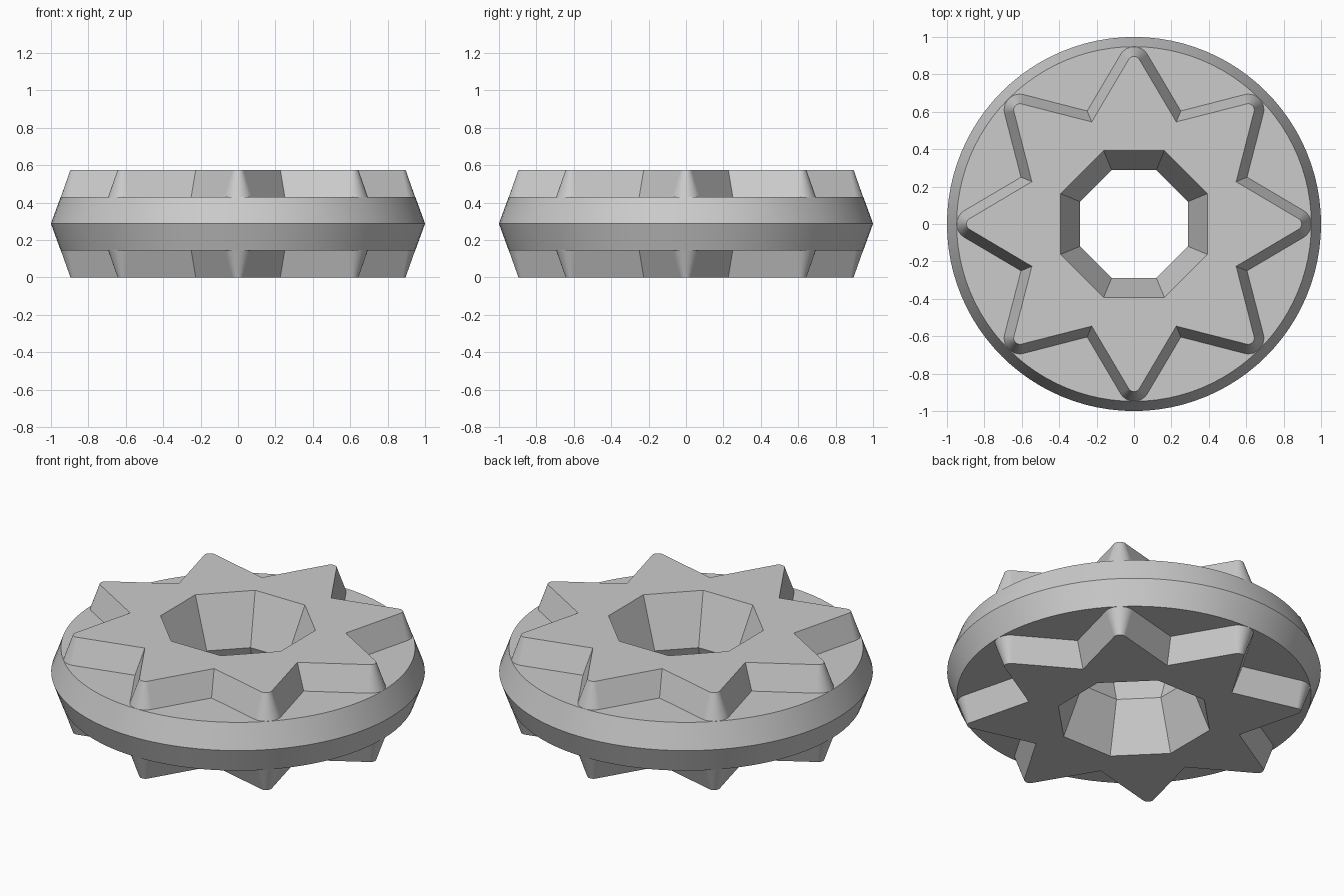
import bpy
import bmesh
from math import sin, cos, pi, radians, tan
from mathutils import Matrix, Vector

cube = bpy.data.objects.get("Cube")
if cube:
    bpy.data.objects.remove(cube, do_unlink=True)

POINTS = 8
HALF = 0.2875                 # half of the total thickness
RIM_Z = 0.1425                # height of the recessed face above the middle
DRAFT = tan(radians(20))      # every wall leans by the same angle
ARC = 8                       # half the segments of one rounded tip
RIM_SEG = 12                  # rim segments per star point
SECTOR = 2 * pi / POINTS
TIP_CENTRE = 0.863

bm = bmesh.new()


def circle(radius, z, count, offset=0.0):
    return [bm.verts.new((radius * cos(2 * pi * i / count + offset),
                          radius * sin(2 * pi * i / count + offset), z))
            for i in range(count)]


def star(tip_radius, valley_radius, z):
    """Rounded star outline; each sector is a valley followed by a tip arc."""
    verts = []
    for k in range(POINTS):
        turn = Matrix.Rotation(k * SECTOR, 3, 'Z')
        a = -SECTOR / 2
        sector = [Vector((valley_radius * cos(a), valley_radius * sin(a), z))]
        for i in range(-ARC, ARC + 1):
            t = radians(60) * i / ARC
            sector.append(Vector((TIP_CENTRE + tip_radius * cos(t),
                                  tip_radius * sin(t), z)))
        verts += [bm.verts.new(turn @ p) for p in sector]
    return verts


def bridge(a, b):
    n = len(a)
    for i in range(n):
        j = (i + 1) % n
        bm.faces.new((a[i], a[j], b[j], b[i]))


def span(loop, start, count):
    return [loop[(start + i) % len(loop)] for i in range(count)]


# Outer rim, upper half
rim_mid = circle(1.0, 0, POINTS * RIM_SEG)
rim_top = circle(1.0 - RIM_Z * DRAFT, RIM_Z, POINTS * RIM_SEG)
bridge(rim_mid, rim_top)

# Star walls
star_low = star(0.084, 0.654, RIM_Z)
star_high = star(0.033, 0.591, HALF)
bridge(star_low, star_high)

# Tapered octagonal hole, upper half
corner = 1 / cos(SECTOR / 2)
hole_mid = circle(0.288 * corner, 0, POINTS, -SECTOR / 2)
hole_top = circle(0.392 * corner, HALF, POINTS, -SECTOR / 2)
bridge(hole_top, hole_mid)

# Star top face and the recessed face between the points
step = 2 * ARC + 2
for k in range(POINTS):
    outline = span(star_high, k * step, step + 1)
    bm.faces.new(outline + span(hole_top, k, 2)[::-1])
    gap = span(star_low, k * step + ARC + 1, step + 1)
    bm.faces.new(span(rim_top, k * RIM_SEG, RIM_SEG + 1) + gap[::-1])

# Lower half mirrors the upper half
bmesh.ops.mirror(bm, geom=bm.verts[:] + bm.edges[:] + bm.faces[:],
                 matrix=Matrix.Identity(4), merge_dist=0.0005, axis='Z')
bmesh.ops.recalc_face_normals(bm, faces=bm.faces[:])
bmesh.ops.translate(bm, verts=bm.verts[:], vec=(0, 0, HALF))

mesh = bpy.data.meshes.new("star_disc")
bm.to_mesh(mesh)
bm.free()
disc = bpy.data.objects.new("star_disc", mesh)
bpy.context.collection.objects.link(disc)

# Plain grey material
grey = bpy.data.materials.new("grey")
grey.use_nodes = True
grey.diffuse_color = (0.6, 0.6, 0.6, 1)
grey.node_tree.nodes["Principled BSDF"].inputs["Base Color"].default_value = (0.6, 0.6, 0.6, 1)
mesh.materials.append(grey)

# Smooth rim and tips, crisp edges elsewhere
bpy.ops.object.select_all(action='DESELECT')
disc.select_set(True)
bpy.context.view_layer.objects.active = disc
bpy.ops.object.shade_smooth_by_angle(angle=radians(25))
weighted = disc.modifiers.new("flat_walls", 'WEIGHTED_NORMAL')
weighted.keep_sharp = True
